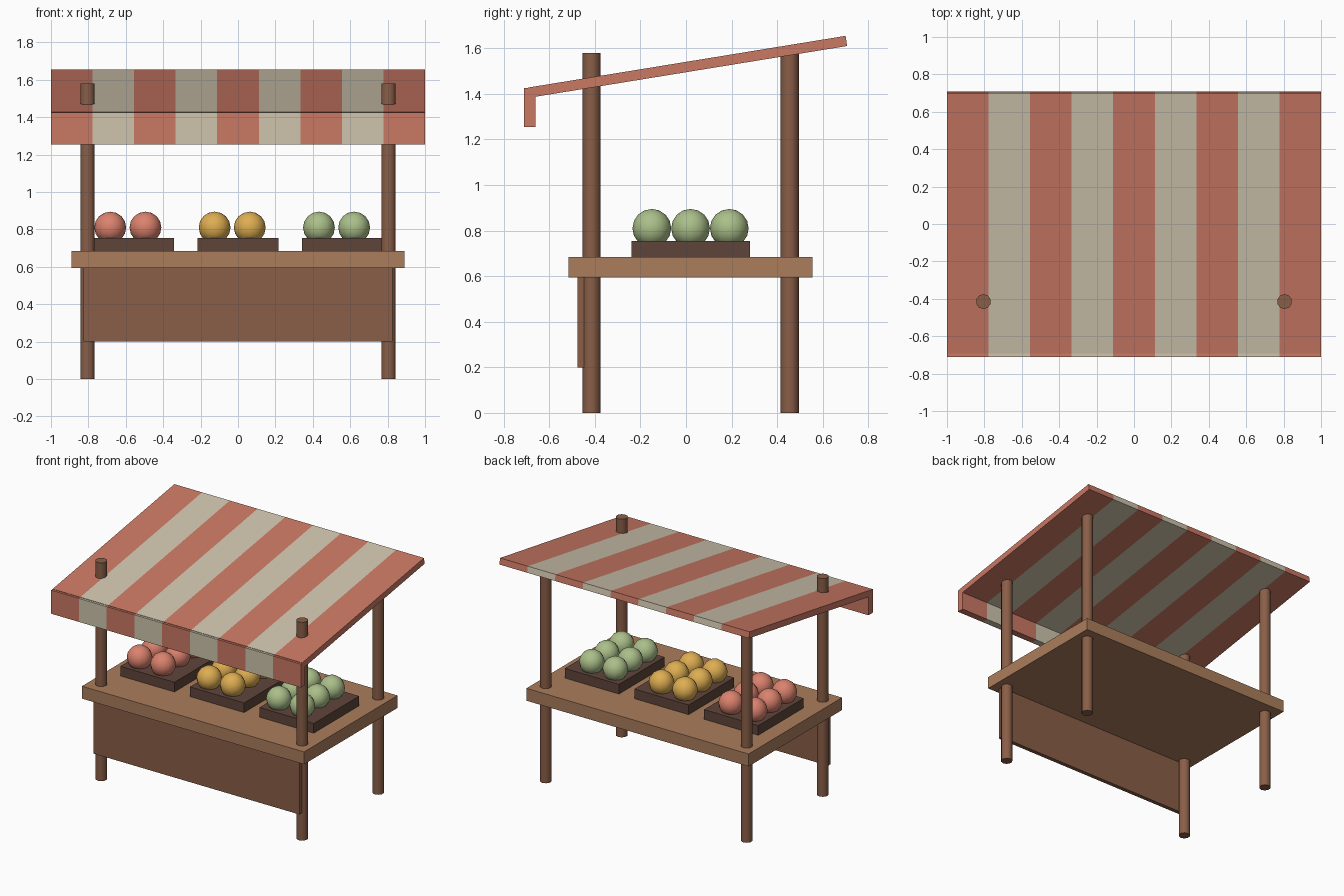
import bpy, bmesh, math
from mathutils import Matrix, Vector

cube = bpy.data.objects.get("Cube")
if cube:
    bpy.data.objects.remove(cube, do_unlink=True)


def material(name, *srgb):
    """Flat material from display colour values, stored as linear."""
    lin = [((c + 0.055) / 1.055) ** 2.4 for c in srgb] + [1.0]
    m = bpy.data.materials.new(name)
    m.use_nodes = True
    m.diffuse_color = lin
    bsdf = next(n for n in m.node_tree.nodes if n.type == 'BSDF_PRINCIPLED')
    bsdf.inputs["Base Color"].default_value = lin
    bsdf.inputs["Roughness"].default_value = 0.9
    return m


red_cloth = material("red cloth", 0.79, 0.47, 0.39)
cream_cloth = material("cream cloth", 0.81, 0.77, 0.68)
dark_wood = material("post wood", 0.54, 0.37, 0.28)
light_wood = material("counter wood", 0.67, 0.49, 0.36)
crate_wood = material("crate wood", 0.37, 0.27, 0.23)
red_fruit = material("red fruit", 0.86, 0.51, 0.43)
yellow_fruit = material("yellow fruit", 0.87, 0.68, 0.32)
green_fruit = material("green fruit", 0.67, 0.75, 0.54)


def finish(name, bm, mats, smooth=False):
    mesh = bpy.data.meshes.new(name)
    bm.to_mesh(mesh)
    bm.free()
    for m in mats:
        mesh.materials.append(m)
    ob = bpy.data.objects.new(name, mesh)
    bpy.context.collection.objects.link(ob)
    if smooth:
        bpy.ops.object.select_all(action='DESELECT')
        ob.select_set(True)
        bpy.context.view_layer.objects.active = ob
        bpy.ops.object.shade_smooth_by_angle(angle=math.radians(50))
    return ob


def box_bm(lo, hi):
    lo, hi = Vector(lo), Vector(hi)
    bm = bmesh.new()
    bmesh.ops.create_cube(bm, size=1, matrix=Matrix.Translation((lo + hi) / 2)
                          @ Matrix.Diagonal((*(hi - lo), 1)))
    return bm


def box(name, lo, hi, mat):
    return finish(name, box_bm(lo, hi), [mat])


def striped_box(name, lo, hi, stripes=9):
    """Box cut across x into alternating red and cream bands."""
    bm = box_bm(lo, hi)
    width = (hi[0] - lo[0]) / stripes
    for i in range(1, stripes):
        bmesh.ops.bisect_plane(bm, geom=bm.verts[:] + bm.edges[:] + bm.faces[:],
                               plane_co=(lo[0] + i * width, 0, 0), plane_no=(1, 0, 0))
    for f in bm.faces:
        band = int((f.calc_center_median().x - lo[0]) / width)
        f.material_index = min(band, stripes - 1) % 2
    return finish(name, bm, [red_cloth, cream_cloth])


# Four round posts; the front pair pokes through the canopy
POST_TOP = 1.58
for depth, y in (("front", -0.415), ("back", 0.455)):
    for side, x in (("right", -0.805), ("left", 0.805)):
        bm = bmesh.new()
        bmesh.ops.create_cone(bm, cap_ends=True, segments=10, radius1=0.04, radius2=0.04,
                              depth=POST_TOP, matrix=Matrix.Translation((x, y, POST_TOP / 2)))
        finish(f"{depth}_{side}_post", bm, [dark_wood], smooth=True)

# Counter top and front panel
box("counter", (-0.89, -0.515, 0.595), (0.89, 0.555, 0.685), light_wood)
box("front_panel", (-0.825, -0.477, 0.2), (0.825, -0.447, 0.6), dark_wood)

# Crates, each with two columns and three rows of fruit
for label, x, mat in (("red", -0.558, red_fruit), ("yellow", 0, yellow_fruit),
                      ("green", 0.558, green_fruit)):
    box(f"{label}_fruit_crate", (x - 0.217, -0.24, 0.685), (x + 0.217, 0.28, 0.755), crate_wood)
    bm = bmesh.new()
    for dx in (-0.125, 0.063):
        for y in (-0.15, 0.02, 0.19):
            bmesh.ops.create_uvsphere(bm, u_segments=12, v_segments=8, radius=0.085,
                                      matrix=Matrix.Translation((x + dx, y, 0.81)))
    finish(f"{label}_fruit", bm, [mat], smooth=True)

# Sloping striped canopy and the valance hanging from its front edge
canopy = striped_box("canopy", (-1, -0.706, -0.0225), (1, 0.706, 0.0225))
canopy.location = (0, 0.007, 1.519)
canopy.rotation_euler.x = math.radians(9.25)
striped_box("valance", (-1, -0.71, 1.255), (1, -0.66, 1.425))
